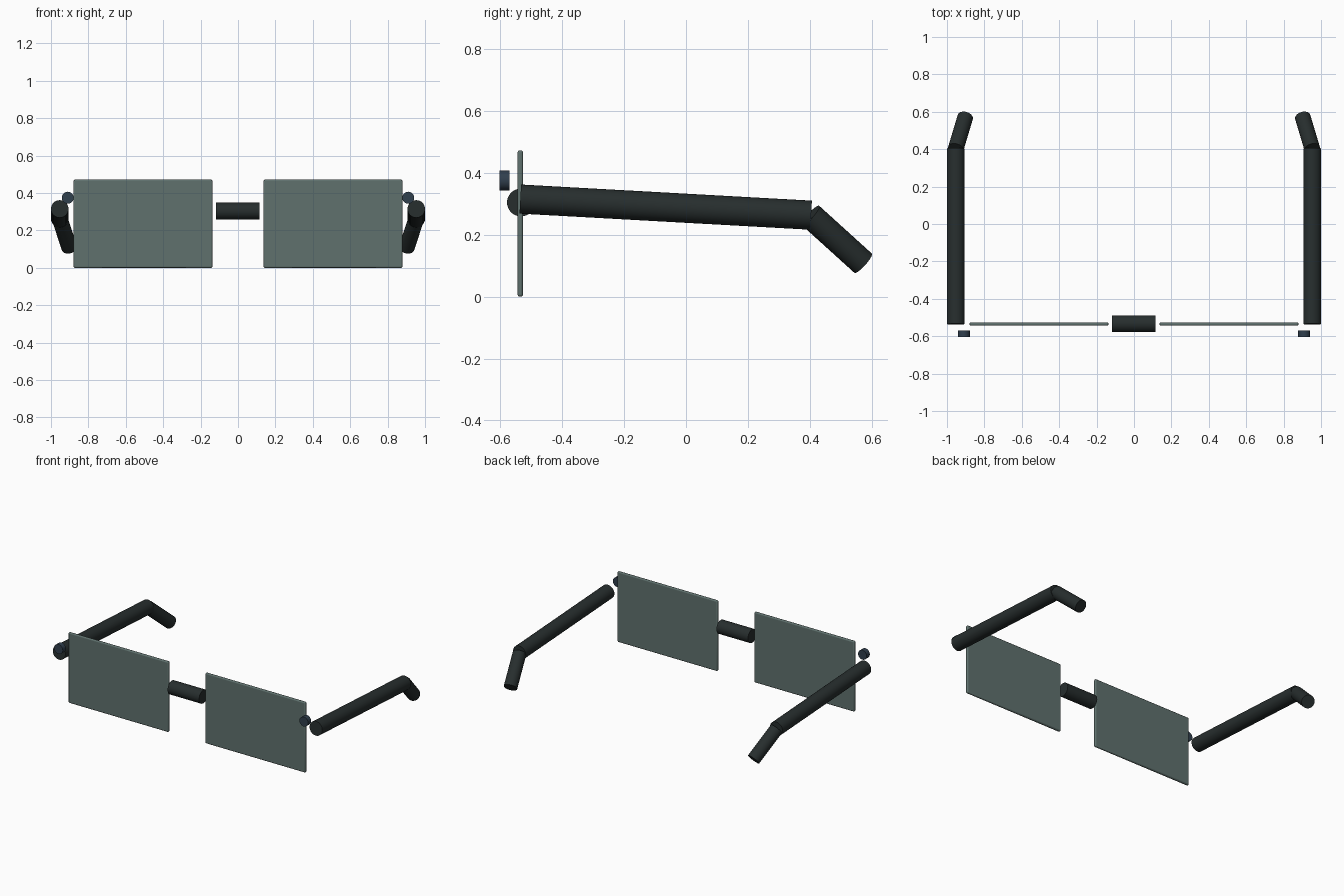
import bpy
import math
from mathutils import Vector

cube = bpy.data.objects.get("Cube")
if cube:
    bpy.data.objects.remove(cube, do_unlink=True)


def material(name, rgb):
    mat = bpy.data.materials.new(name)
    mat.use_nodes = True
    color = (*rgb, 1)
    mat.diffuse_color = color
    mat.node_tree.nodes["Principled BSDF"].inputs["Base Color"].default_value = color
    return mat


frame_black = material("frame black", (0.02, 0.027, 0.027))
lens_grey = material("lens grey green", (0.115, 0.165, 0.155))
rivet_blue = material("rivet slate blue", (0.03, 0.05, 0.075))


def rod(name, start, end, radius, mat):
    """Smooth flat-ended cylinder between two points."""
    start, end = Vector(start), Vector(end)
    axis = end - start
    bpy.ops.mesh.primitive_cylinder_add(
        vertices=32, radius=radius, depth=axis.length,
        location=(start + end) / 2,
        rotation=axis.to_track_quat('Z', 'Y').to_euler())
    obj = bpy.context.object
    obj.name = name
    obj.data.materials.append(mat)
    bpy.ops.object.shade_smooth_by_angle(angle=math.radians(35))
    return obj


def lens(name, side):
    """Thin rectangular plate with softened edges."""
    bpy.ops.mesh.primitive_cube_add(size=1, location=(side * 0.508, -0.535, 0.236))
    obj = bpy.context.object
    obj.name = name
    obj.scale = (0.742, 0.018, 0.472)
    bpy.ops.object.transform_apply(location=False, rotation=False, scale=True)
    obj.data.materials.append(lens_grey)
    bevel = obj.modifiers.new("soft edges", 'BEVEL')
    bevel.width = 0.007
    bevel.segments = 3
    bpy.ops.object.shade_smooth_by_angle(angle=math.radians(35))


# Nose bridge
rod("bridge", (-0.118, -0.533, 0.304), (0.116, -0.533, 0.304), 0.045, frame_black)

# Mirrored lenses, rivets, temple arms and ear tips
for label, s in (("left", 1), ("right", -1)):
    lens(label + "_lens", s)
    rod(label + "_rivet", (s * 0.91, -0.603, 0.375), (s * 0.91, -0.57, 0.375),
        0.032, rivet_blue)
    rod(label + "_temple_arm", (s * 0.953, -0.535, 0.315), (s * 0.953, 0.404, 0.263),
        0.047, frame_black)
    rod(label + "_ear_tip", (s * 0.953, 0.402, 0.262), (s * 0.902, 0.572, 0.108),
        0.042, frame_black)
